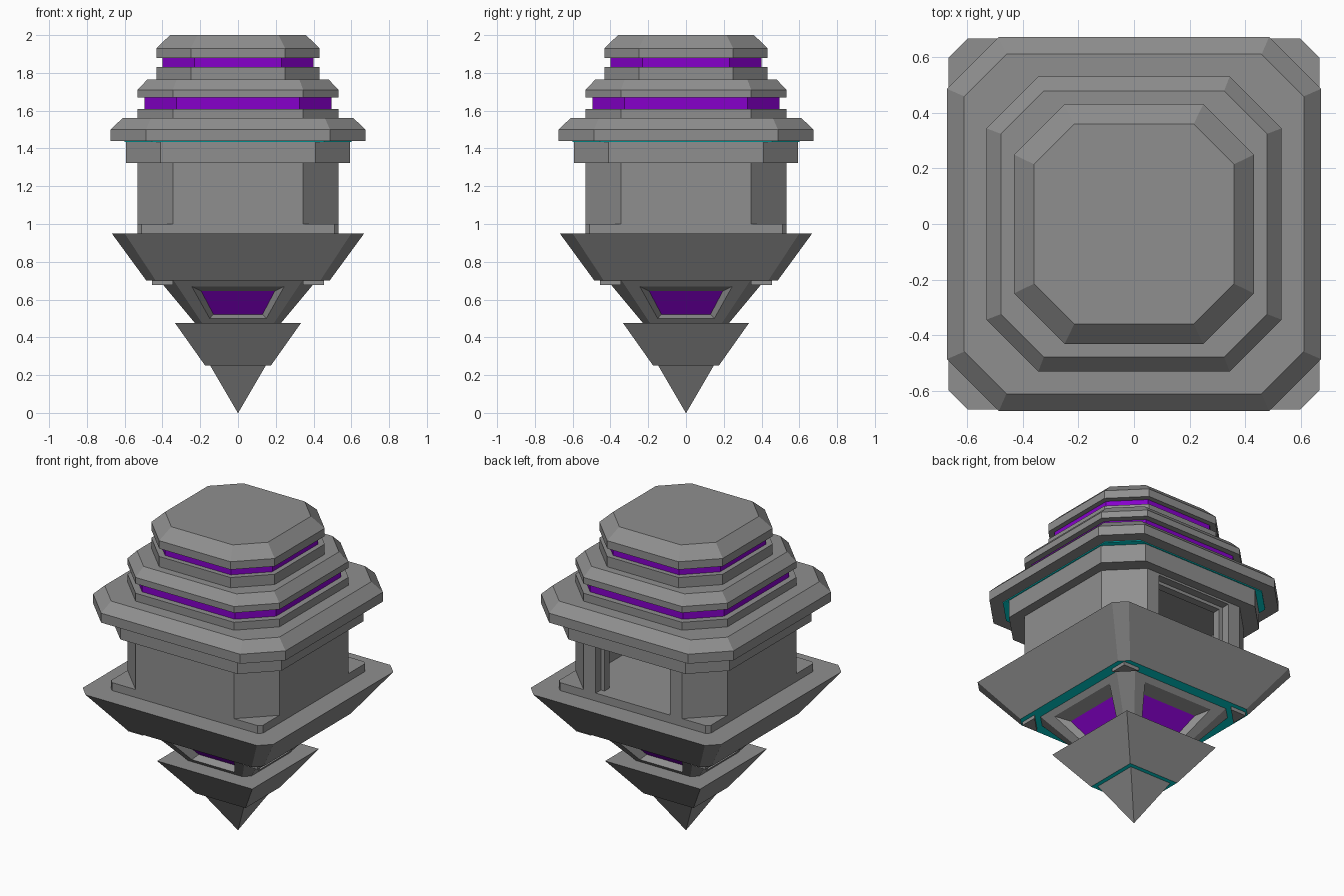
import bpy, bmesh
from math import pi
from mathutils import Matrix

cube = bpy.data.objects.get("Cube")
if cube:
    bpy.data.objects.remove(cube, do_unlink=True)


def material(name, colour):
    m = bpy.data.materials.new(name)
    m.use_nodes = True
    m.diffuse_color = (*colour, 1)
    m.node_tree.nodes["Principled BSDF"].inputs["Base Color"].default_value = (*colour, 1)
    return m


STONE = material("grey stone", (0.275, 0.275, 0.275))
GLOW = material("purple glow", (0.24, 0.0, 0.6))
TEAL = material("teal underside", (0.0, 0.68, 0.68))


def finish(name, bm, mats):
    bmesh.ops.remove_doubles(bm, verts=bm.verts, dist=0.0001)
    bmesh.ops.recalc_face_normals(bm, faces=bm.faces)
    mesh = bpy.data.meshes.new(name)
    bm.to_mesh(mesh)
    bm.free()
    for m in mats:
        mesh.materials.append(m)
    obj = bpy.data.objects.new(name, mesh)
    bpy.context.collection.objects.link(obj)
    return obj


def outline(half, flat, z):
    """Square of the given half width, corners cut back to the flat half length."""
    if flat >= half:
        return [(half, -half, z), (half, half, z), (-half, half, z), (-half, -half, z)]
    return [(half, -flat, z), (half, flat, z), (flat, half, z), (-flat, half, z),
            (-half, flat, z), (-half, -flat, z), (-flat, -half, z), (flat, -half, z)]


def bridge(bm, a, b):
    for i in range(len(a)):
        j = (i + 1) % len(a)
        bm.faces.new((a[i], a[j], b[j], b[i]))


def tier(name, rings, mat=STONE, under=None):
    """Stack of outlines listed from bottom to top, closed at both ends."""
    bm = bmesh.new()
    loops = [[bm.verts.new(p) for p in outline(*r)] for r in rings]
    bottom = bm.faces.new(loops[0][::-1])
    bm.faces.new(loops[-1])
    for a, b in zip(loops, loops[1:]):
        bridge(bm, a, b)
    if under:
        bottom.material_index = 1
    return finish(name, bm, [mat, under] if under else [mat])


# Hanging point and lower cone
tier("bottom_spike", [(0.001, 0.001, 0.0), (0.148, 0.148, 0.252)])
tier("lower_cone", [(0.175, 0.175, 0.252), (0.333, 0.333, 0.475)], under=TEAL)

# Window bowl: four sloped sides with recessed glowing panes, cut corners between
LOW, HIGH = 0.46, 0.70


def panel(bm, turn, top, bottom, z_top, z_bottom, depth=0.0):
    verts = []
    for x, z in ((-bottom, z_bottom), (bottom, z_bottom), (top, z_top), (-top, z_top)):
        y = -(0.215 + 0.2 * (z - LOW) / (HIGH - LOW)) + depth
        verts.append(bm.verts.new(turn @ Matrix.Translation((x, y, z)).to_translation()))
    return verts


bm = bmesh.new()
edges = []
for k in range(4):
    turn = Matrix.Rotation(k * pi / 2, 4, 'Z')
    edge = panel(bm, turn, 0.34, 0.18, HIGH, LOW)
    frame = panel(bm, turn, 0.245, 0.15, 0.67, 0.5)
    pane = panel(bm, turn, 0.195, 0.13, 0.645, 0.522, 0.06)
    bridge(bm, edge, frame)
    bridge(bm, frame, pane)
    bm.faces.new(pane).material_index = 1
    edges.append(edge)
# Corner posts join the right edge of each side to the left edge of the next
for a, b in zip(edges, edges[1:] + edges[:1]):
    bm.faces.new((a[1], b[0], b[3], a[2]))
finish("window_bowl", bm, [STONE, GLOW])

# Triangular corner brackets under the platform
bm = bmesh.new()
for k in range(4):
    turn = Matrix.Rotation(k * pi / 2, 4, 'Z')
    shape = ((0.455, 0.345), (0.455, 0.455), (0.345, 0.455))
    low, high = [[bm.verts.new((x, y, z)) for x, y in shape] for z in (0.678, 0.705)]
    bridge(bm, low, high)
    bm.faces.new(low[::-1])
    bm.faces.new(high)
    bmesh.ops.transform(bm, matrix=turn, verts=low + high)
finish("corner_brackets", bm, [STONE])

# Platform and floor step
tier("platform", [(0.485, 0.435, 0.70), (0.668, 0.6, 0.95)], under=TEAL)
tier("floor_step", [(0.532, 0.51, 0.94), (0.532, 0.51, 1.0)])

# Chamber walls, hollow, with a stepped doorway at the back
walls = tier("chamber_walls", [(0.532, 0.345, 1.0), (0.532, 0.345, 1.335)])
room = tier("room_cutter", [(0.43, 0.3, 0.9), (0.43, 0.3, 1.32)])
door = tier("door_cutter", [(0.235, 0.235, 0.9), (0.235, 0.235, 1.29)])
door.location.y = 0.5
rebate = tier("door_rebate_cutter", [(0.26, 0.26, 0.88), (0.26, 0.26, 1.31)])
rebate.location.y = 0.74
for cutter in (room, door, rebate):
    cutter.hide_render = True
    mod = walls.modifiers.new(cutter.name, 'BOOLEAN')
    mod.operation = 'DIFFERENCE'
    mod.solver = 'EXACT'
    mod.object = cutter
bpy.context.view_layer.objects.active = walls
for mod in list(walls.modifiers):
    bpy.ops.object.modifier_apply(modifier=mod.name)
for cutter in (room, door, rebate):
    bpy.data.objects.remove(cutter, do_unlink=True)

# Collar and main eave
tier("collar", [(0.592, 0.41, 1.323), (0.592, 0.41, 1.445)])
tier("eave_soffit", [(0.6, 0.455, 1.435), (0.6, 0.455, 1.442)], TEAL)
tier("main_eave", [(0.674, 0.487, 1.44), (0.674, 0.487, 1.50), (0.612, 0.46, 1.56)])

# Two stepped roof tiers, each with a glowing band below its cap
for name, half, flat, base, lip, cap, brim, top, top_half, top_flat, inset in (
        ("middle", 0.532, 0.345, 1.55, 1.61, 1.67, 1.71, 1.765, 0.48, 0.325, 0.037),
        ("upper", 0.432, 0.25, 1.76, 1.83, 1.88, 1.93, 2.0, 0.36, 0.215, 0.031)):
    tier(name + "_base", [(half, flat, base), (half, flat, lip)])
    tier(name + "_glow_band", [(half - inset, flat - 0.02, lip),
                               (half - inset, flat - 0.02, cap)], GLOW)
    tier(name + "_cap", [(half, flat, cap), (half, flat, brim), (top_half, top_flat, top)])
